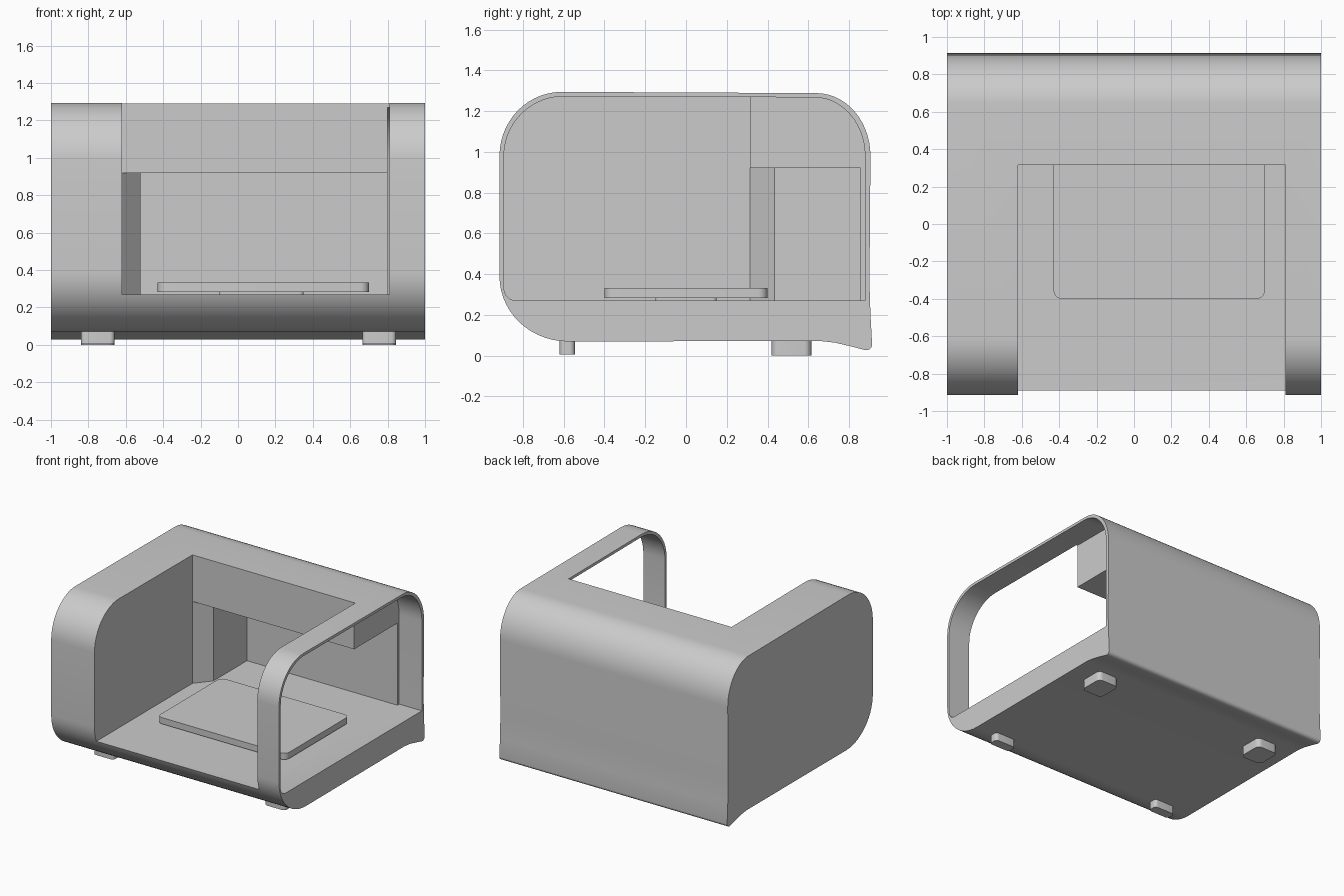
import bpy, bmesh, math
from mathutils import Vector

cube = bpy.data.objects.get("Cube")
if cube:
    bpy.data.objects.remove(cube, do_unlink=True)

grey = bpy.data.materials.new("light grey")
grey.use_nodes = True
grey.diffuse_color = (0.6, 0.6, 0.6, 1)
grey.node_tree.nodes["Principled BSDF"].inputs["Base Color"].default_value = (0.6, 0.6, 0.6, 1)


def arc(cx, cy, rx, ry, start, end, steps=14):
    """Points along an elliptical arc, angles in degrees."""
    angles = [math.radians(start + (end - start) * i / steps) for i in range(steps + 1)]
    return [(cx + rx * math.cos(a), cy + ry * math.sin(a)) for a in angles]


def rounded_rect(x0, x1, y0, y1, r):
    return (arc(x1 - r, y1 - r, r, r, 0, 90, 6) + arc(x0 + r, y1 - r, r, r, 90, 180, 6)
            + arc(x0 + r, y0 + r, r, r, 180, 270, 6) + arc(x1 - r, y0 + r, r, r, 270, 360, 6))


def prism(name, outline, low, high, axis="z"):
    """Extrude a flat outline: XY outline along z, or YZ outline along x."""
    bm = bmesh.new()
    if axis == "x":
        verts = [bm.verts.new((low, a, b)) for a, b in outline]
        move = Vector((high - low, 0, 0))
    else:
        verts = [bm.verts.new((a, b, low)) for a, b in outline]
        move = Vector((0, 0, high - low))
    face = bm.faces.new(verts)
    top = bmesh.ops.extrude_face_region(bm, geom=[face])["geom"]
    bmesh.ops.translate(bm, vec=move, verts=[v for v in top if isinstance(v, bmesh.types.BMVert)])
    bmesh.ops.recalc_face_normals(bm, faces=bm.faces)
    mesh = bpy.data.meshes.new(name)
    bm.to_mesh(mesh)
    bm.free()
    mesh.materials.append(grey)
    obj = bpy.data.objects.new(name, mesh)
    bpy.context.collection.objects.link(obj)
    return obj


def cut(target, cutter):
    """Subtract the cutter and discard it."""
    mod = target.modifiers.new("cut", "BOOLEAN")
    mod.operation = "DIFFERENCE"
    mod.solver = "EXACT"
    mod.object = cutter
    bpy.context.view_layer.objects.active = target
    bpy.ops.object.modifier_apply(modifier=mod.name)
    bpy.data.objects.remove(cutter, do_unlink=True)


def smooth(obj):
    bpy.ops.object.select_all(action="DESELECT")
    obj.select_set(True)
    bpy.context.view_layer.objects.active = obj
    bpy.ops.object.shade_smooth_by_angle(angle=math.radians(30))


FLOOR = 0.27

# Housing: rounded side profile with a flared lip at the lower back
profile = (arc(-0.61, 0.98, 0.305, 0.314, 180, 90)
           + arc(0.64, 0.98, 0.265, 0.308, 90, 0)
           + [(0.9, 0.36), (0.905, 0.2)]
           + arc(0.885, 0.055, 0.028, 0.028, 0, -100, 6)
           + [(0.8, 0.048), (0.73, 0.064), (0.66, 0.072)]
           + arc(-0.58, 0.39, 0.335, 0.32, 270, 180))
housing = prism("housing", profile, -1, 1, "x")

# Front and top opening
cut(housing, prism("opening_cutter", [(-0.62, -1.2), (0.81, -1.2), (0.81, 0.315), (-0.62, 0.315)],
                   FLOOR, 1.5))

# Open side, leaving a thin frame
side = (arc(-0.6, 0.98, 0.293, 0.292, 180, 90)
        + arc(0.63, 0.98, 0.248, 0.287, 90, 0)
        + [(0.878, FLOOR)]
        + arc(-0.833, FLOOR + 0.06, 0.06, 0.06, 270, 180, 6))
cut(housing, prism("side_cutter", side, 0.8, 1.2, "x"))

# Rear alcove under the roof block, with one slanted corner
alcove = [(-0.62, 0.29), (0.85, 0.29), (0.85, 0.855), (-0.52, 0.855), (-0.52, 0.435), (-0.62, 0.315)]
cut(housing, prism("alcove_cutter", alcove, FLOOR, 0.92))
smooth(housing)

# Flat bed on a small hidden support
smooth(prism("bed", rounded_rect(-0.43, 0.7, -0.4, 0.4, 0.045), 0.283, 0.333))
prism("bed_support", rounded_rect(-0.1, 0.35, -0.15, 0.15, 0.02), FLOOR - 0.01, 0.29)

# Feet
for side_name, x0 in (("right", -0.84), ("left", 0.665)):
    smooth(prism("front_foot_" + side_name, rounded_rect(x0, x0 + 0.18, -0.62, -0.545, 0.025), 0.007, 0.085))
    smooth(prism("rear_foot_" + side_name, rounded_rect(x0, x0 + 0.18, 0.42, 0.615, 0.035), 0, 0.085))
